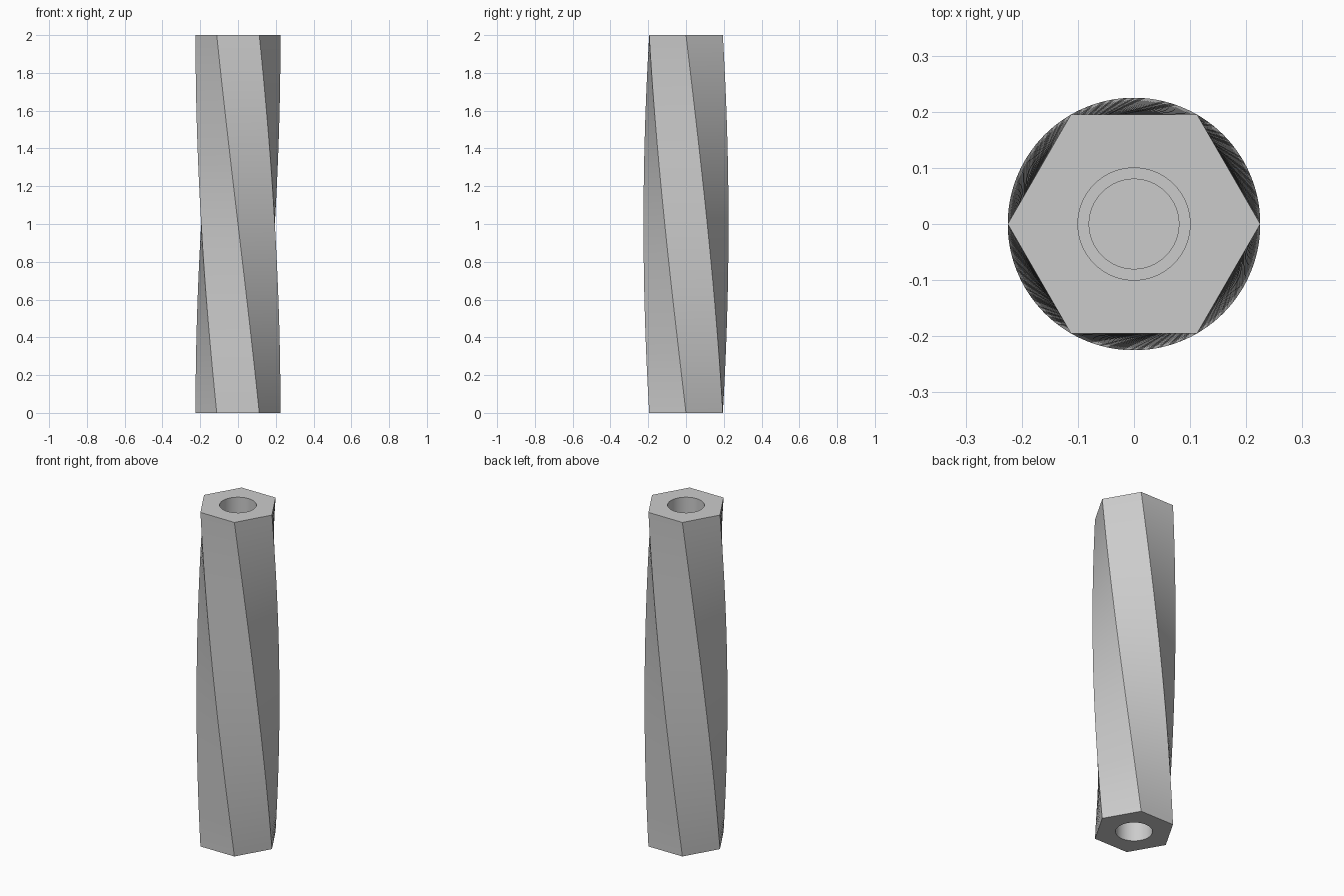
import bpy, bmesh
from math import radians, cos, sin

HEIGHT, RADIUS, STEPS = 2.0, 0.225, 60
TWIST = radians(-60)

if "Cube" in bpy.data.objects:
    bpy.data.objects.remove(bpy.data.objects["Cube"])

grey = bpy.data.materials.new("metal_grey")
grey.use_nodes = True
colour = (0.6, 0.6, 0.6, 1)
grey.diffuse_color = colour
grey.node_tree.nodes["Principled BSDF"].inputs["Base Color"].default_value = colour


def new_object(name, bm):
    bmesh.ops.recalc_face_normals(bm, faces=bm.faces)
    mesh = bpy.data.meshes.new(name)
    bm.to_mesh(mesh)
    bm.free()
    mesh.materials.append(grey)
    obj = bpy.data.objects.new(name, mesh)
    bpy.context.collection.objects.link(obj)
    return obj


def loft(bm, rings):
    """Skin a stack of vertex rings and cap both ends."""
    rows = [[bm.verts.new(p) for p in ring] for ring in rings]
    for low, high in zip(rows, rows[1:]):
        for i in range(len(low)):
            j = (i + 1) % len(low)
            bm.faces.new((low[i], low[j], high[j], high[i]))
    bm.faces.new(rows[0][::-1])
    bm.faces.new(rows[-1])


def ring(sides, radius, z, turn=0):
    angles = [radians(360 * i / sides) + turn for i in range(sides)]
    return [(radius * cos(a), radius * sin(a), z) for a in angles]


# Twisted hexagonal body
bm = bmesh.new()
loft(bm, [ring(6, RADIUS, HEIGHT * s / STEPS, TWIST * s / STEPS)
          for s in range(STEPS + 1)])
body = new_object("twisted_hex_body", bm)

# Stepped blind holes, one in each end
HOLE = [(0.1, -0.1), (0.1, 0.5), (0.08, 0.5), (0.08, 0.6)]
for end in (0, 1):
    bm = bmesh.new()
    loft(bm, [ring(64, r, HEIGHT - d if end else d) for r, d in HOLE])
    cutter = new_object("hole_cutter", bm)
    cutter.hide_render = True
    bpy.context.view_layer.objects.active = body
    cut = body.modifiers.new("hole", 'BOOLEAN')
    cut.operation = 'DIFFERENCE'
    cut.solver = 'EXACT'
    cut.object = cutter
    bpy.ops.object.modifier_apply(modifier=cut.name)
    bpy.data.objects.remove(cutter)

# Smooth twist and bores, crisp corners
bpy.ops.object.select_all(action='DESELECT')
body.select_set(True)
bpy.context.view_layer.objects.active = body
bpy.ops.object.shade_smooth_by_angle(angle=radians(30))
